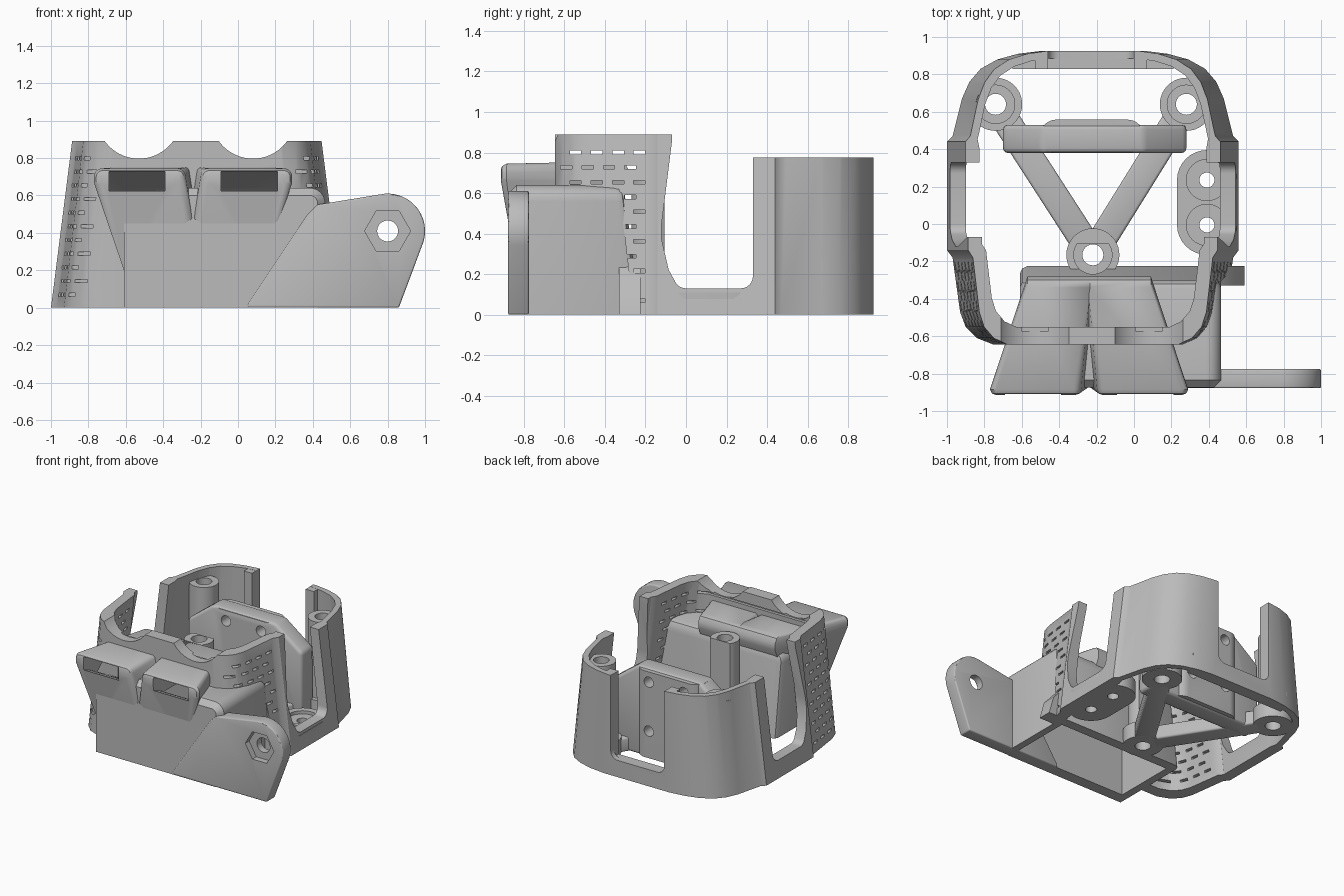
import bpy, bmesh, math
from mathutils import Vector, Matrix

if "Cube" in bpy.data.objects:
    bpy.data.objects.remove(bpy.data.objects["Cube"])

grey = bpy.data.materials.new("plain_grey")
grey.use_nodes = True
grey.diffuse_color = (0.5, 0.5, 0.5, 1)
grey.node_tree.nodes["Principled BSDF"].inputs["Base Color"].default_value = (0.5, 0.5, 0.5, 1)

CX = -0.22  # centre line of the housing


def finish(name, bm, bevel=0):
    bmesh.ops.recalc_face_normals(bm, faces=bm.faces)
    if bevel:
        edges = [e for e in bm.edges if len(e.link_faces) == 2 and e.calc_face_angle() > 0.4]
        bmesh.ops.bevel(bm, geom=edges, offset=bevel, segments=3, profile=0.5,
                        affect="EDGES", clamp_overlap=True)
    mesh = bpy.data.meshes.new(name)
    bm.to_mesh(mesh)
    bm.free()
    mesh.materials.append(grey)
    obj = bpy.data.objects.new(name, mesh)
    bpy.context.collection.objects.link(obj)
    return obj


def add_box(bm, lo, hi):
    lo, hi = Vector(lo), Vector(hi)
    m = Matrix.Translation((lo + hi) / 2) @ Matrix.Diagonal((*(hi - lo), 1))
    bmesh.ops.create_cube(bm, size=1, matrix=m)


def box(name, lo, hi):
    bm = bmesh.new()
    add_box(bm, lo, hi)
    return finish(name, bm)


def prism(name, pts, axis, lo, hi, bevel=0):
    """Extrude a 2D outline along an axis from lo to hi."""
    def place(a, b, d):
        return {"x": (d, a, b), "y": (a, d, b), "z": (a, b, d)}[axis]
    bm = bmesh.new()
    face = bm.faces.new([bm.verts.new(place(a, b, lo)) for a, b in pts])
    out = bmesh.ops.extrude_face_region(bm, geom=[face])
    shift = Vector(place(0, 0, hi - lo))
    bmesh.ops.translate(bm, vec=shift, verts=[v for v in out["geom"] if isinstance(v, bmesh.types.BMVert)])
    return finish(name, bm, bevel)


def arc(a, b, r, start, end, n=16):
    steps = [math.radians(start + (end - start) * i / n) for i in range(n + 1)]
    return [(a + r * math.cos(t), b + r * math.sin(t)) for t in steps]


def rod(name, a, b, r, axis, lo, hi, n=40):
    return prism(name, arc(a, b, r, 0, 360 - 360 / n, n - 1), axis, lo, hi)


def hull(name, pts):
    bm = bmesh.new()
    for p in pts:
        bm.verts.new(p)
    bmesh.ops.convex_hull(bm, input=bm.verts[:])
    bmesh.ops.delete(bm, geom=[v for v in bm.verts if not v.link_faces], context="VERTS")
    bmesh.ops.dissolve_limit(bm, angle_limit=0.01, verts=bm.verts[:], edges=bm.edges[:])
    return finish(name, bm)


def combine(target, others, operation="DIFFERENCE"):
    bpy.context.view_layer.objects.active = target
    for other in others:
        mod = target.modifiers.new("bool", "BOOLEAN")
        mod.operation, mod.solver, mod.object = operation, "EXACT", other
        bpy.ops.object.modifier_apply(modifier=mod.name)
        bpy.data.objects.remove(other)
    return target


# Tapered housing wall: outer and inner loops at the bottom and the top
half = [(0.28, 0.925), (0.4, 0.91), (0.51, 0.88), (0.6, 0.83), (0.66, 0.76), (0.70, 0.67),
        (0.75, 0.47), (0.78, 0.44), (0.78, -0.14), (0.75, -0.18), (0.71, -0.47),
        (0.68, -0.55), (0.62, -0.61), (0.53, -0.645)]
outline = half + [(-x, y) for x, y in reversed(half)]


def loop(bm, z, inner):
    taper = 1 - 0.145 * z / 0.89
    verts = []
    for x, y in outline:
        if inner:  # thin behind the rear pillars, thicker elsewhere
            fx, fy = (0.94, 0.95) if y > 0.45 else (0.89, 0.88)
            x, y = x * fx, 0.14 + (y - 0.14) * fy
        verts.append(bm.verts.new((CX + x * taper, y, z)))
    return verts


bm = bmesh.new()
rings = [loop(bm, 0, False), loop(bm, 0.89, False), loop(bm, 0.89, True), loop(bm, 0, True)]
count = len(outline)
for k in range(4):
    a, b = rings[k], rings[(k + 1) % 4]
    for i in range(count):
        j = (i + 1) % count
        bm.faces.new((a[i], a[j], b[j], b[i]))
shell = finish("housing_wall", bm)

# Side and rear openings, low rear rim, scalloped front rim, clearance for the duct
opening = [(-0.07, 1), (-0.07, 0.85), (-0.12, 0.45), (-0.12, 0.37), (-0.085, 0.22)]
opening += arc(0.0, 0.19, 0.06, 200, 270, 6) + arc(0.27, 0.19, 0.06, 270, 360, 6) + [(0.33, 1)]
rear = [(-0.46, 1)] + arc(-0.4, 0.19, 0.06, 180, 270, 6) + arc(-0.06, 0.19, 0.06, 270, 360, 6) + [(0, 1)]
clearance = [(-0.95, -0.1), (-0.95, 0.62), (-0.33, 0.62), (-0.245, -0.1)]
cutters = [prism("side_opening", opening, "x", -2, 2),
           prism("rear_opening", rear, "y", 0.6, 2),
           box("rear_rim_cut", (-2, 0.2, 0.775), (2, 2, 2)),
           prism("duct_clearance", clearance, "x", -0.58, 0.9)]
cutters += [rod("scallop", x, 1.022, 0.225, "y", -1, -0.3, 64) for x in (-0.53, 0.08)]

# Staggered ventilation slots through both flanks
bm = bmesh.new()
for row in range(11):
    z = 0.07 + 0.073 * row
    for col in range(4):
        y = -0.23 - 0.105 * col - 0.045 * (row % 2)
        add_box(bm, (-2, y - 0.028, z - 0.009), (2, y + 0.028, z + 0.009))
cutters.append(finish("vent_slots", bm))
combine(shell, cutters)

# Rear sill and the pillars beside the rear opening
box("rear_sill", (-0.65, 0.83, 0), (0.21, 0.9, 0.128))
for side, x in (("right", -0.53), ("left", 0)):
    box("rear_pillar_" + side, (x, 0.83, 0), (x + 0.07, 0.915, 0.774))

# Fan duct: hollow body with a rounded top and two flared outlets
MID = -0.24


def duct_section(y, inset):
    pts = [(-0.61 + inset, 0), (0.465 - inset, 0)]
    pts += arc(0.385, 0.56, 0.08 - inset, 0, 90, 8) + arc(-0.53, 0.56, 0.08 - inset, 90, 180, 8)
    return [(x, y - 0.13 * z if y > -0.5 else y, z) for x, z in pts]


def cavity():
    pts = [(-0.785, -0.1), (-0.785, 0.57), (-0.37, 0.57), (-0.29, -0.1)]
    return prism("cavity", pts, "x", -0.55, 0.41)


def mouth(s):
    pts = [(-1, 0.66), (-1, 0.728), (-0.89, 0.728), (-0.5, 0.56), (-0.5, 0.42), (-0.84, 0.6)]
    c = MID + s * 0.3
    return prism("mouth", pts, "x", c - 0.15, c + 0.15)


def outlet_section(y, inset):
    r, pts = 0.045, []
    for x, z, start in ((0.485, 0.7, 0), (0.085, 0.7, 90), (0.085, 0.675, 180), (0.485, 0.675, 270)):
        pts += arc(x, z, r - inset, start, start + 90, 5)
    return [(x, y, z) for x, z in pts]


body_pts = (duct_section(-0.875, 0.04) + duct_section(-0.835, 0)
            + duct_section(-0.265, 0) + duct_section(-0.238, 0.012) + duct_section(-0.225, 0.04))
body_pts += [(-0.61, -0.875, 0), (-0.61, -0.875, 0.5)]
combine(hull("duct_body", body_pts), [cavity(), mouth(-1), mouth(1)])

for s, side in ((-1, "right"), (1, "left")):
    pts = outlet_section(-0.885, 0) + outlet_section(-0.907, 0.012) + outlet_section(-0.913, 0.03)
    for x in (0.33, -0.005):  # rounded rear end inside the housing
        pts += [(x, y, z) for y, z in ((-0.34, 0.757), (-0.3, 0.745), (-0.28, 0.71), (-0.28, 0.66), (-0.33, 0.55))]
    pts += [(0.37, -0.83, 0.2), (0.0, -0.83, 0.2), (0.0, -0.87, 0.45)]
    funnel = hull("duct_outlet_" + side, [(MID + s * x, y, z) for x, y, z in pts])
    combine(funnel, [cavity(), mouth(s)])
prism("duct_gusset", [(0.44, 0), (0.59, 0), (0.55, 0.14), (0.44, 0.26)], "y", -0.33, -0.225)

# Pivot arm with a hexagonal nut pocket
arm_outline = [(0.05, 0), (0.05, 0.02), (0.37, 0.5), (0.42, 0.55)]
arm_outline += arc(0.8, 0.41, 0.2, 95, -20, 20) + [(0.86, 0)]
arm = prism("pivot_arm", arm_outline, "y", -0.878, -0.775, 0.012)
combine(arm, [rod("bolt_hole", 0.8, 0.41, 0.056, "y", -1, 0),
              rod("nut_pocket", 0.8, 0.41, 0.123, "y", -1, -0.83, 6)])

# Screw posts on a V-shaped floor brace; the front one has a flat rear side
posts = [(-0.74, 0.64), (0.28, 0.64), (CX, -0.165)]
for i, (x, y) in enumerate(posts):
    post = rod("screw_post_%d" % i, x, y, 0.105, "z", 0, 0.71)
    if y < 0:
        combine(post, [box("flat", (-1, -0.105, 0.1), (1, 0.2, 1))])
    combine(post, [rod("collar", x, y, 0.142, "z", 0, 0.12)], "UNION")
    combine(post, [rod("bore", x, y, 0.056, "z", -1, 1)])
front = Vector(posts[2])
for side, p in zip(("right", "left"), posts[:2]):
    d = (Vector(p) - front).normalized()
    n = Vector((-d.y, d.x)) * 0.075
    a, b = front + d * 0.08, Vector(p) - d * 0.09
    prism("floor_brace_" + side, [a + n, a - n, b - n, b + n], "z", 0, 0.11, 0.015)

# Upright motor plate with a thicker middle, between the rear posts
plate = prism("motor_plate", [(-0.7, 0), (0.28, 0), (0.28, 0.52), (0.05, 0.69), (-0.49, 0.69),
                              (-0.7, 0.53)], "y", 0.38, 0.53, 0.025)
boss = prism("boss", arc(-0.035, 0.47, 0.088, -90, 90) + arc(-0.415, 0.47, 0.088, 90, 270), "z", 0.01, 0.68)
combine(plate, [boss], "UNION")
combine(plate, [rod("screw_hole", CX + s * 0.15, z, 0.04, "y", 0, 0.8, 24)
                for s in (-1, 1) for z in (0.22, 0.6)])

# Side mounting pad with two counterbored holes
pad = prism("side_pad", arc(0.39, 0.235, 0.16, 0, 180) + arc(0.39, -0.005, 0.16, 180, 360), "z", 0, 0.11)
for y in (-0.005, 0.235):
    combine(pad, [rod("bore", 0.39, y, 0.04, "z", -1, 1), rod("sink", 0.39, y, 0.11, "z", 0.085, 1)])

# Smooth shading with sharp edges kept
bpy.ops.object.select_all(action="DESELECT")
for obj in bpy.context.collection.objects:
    if obj.type == "MESH" and obj.data.materials and obj.data.materials[0] == grey:
        obj.select_set(True)
        bpy.context.view_layer.objects.active = obj
bpy.ops.object.shade_smooth_by_angle(angle=math.radians(30))
